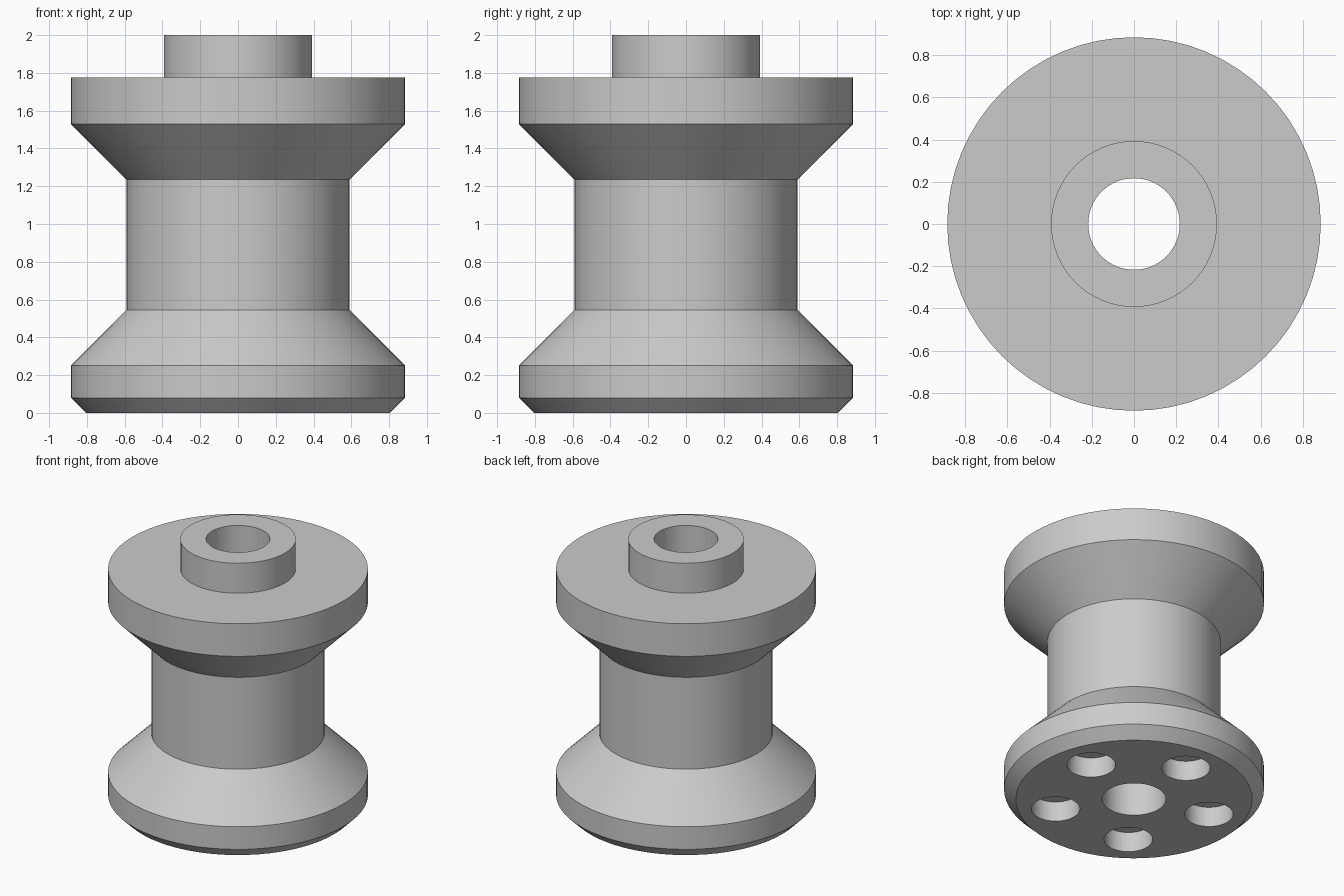
import bpy
import bmesh
from math import cos, sin, pi, radians

SEGMENTS = 64

if "Cube" in bpy.data.objects:
    bpy.data.objects.remove(bpy.data.objects["Cube"], do_unlink=True)

grey = bpy.data.materials.new("plain grey")
grey.use_nodes = True
colour = (0.6, 0.6, 0.6, 1)
grey.diffuse_color = colour
grey.node_tree.nodes["Principled BSDF"].inputs["Base Color"].default_value = colour


def lathe(name, profile):
    """Revolve a closed (radius, height) profile around the z axis."""
    bm = bmesh.new()
    rings = []
    for i in range(SEGMENTS):
        a = 2 * pi * i / SEGMENTS
        rings.append([bm.verts.new((r * cos(a), r * sin(a), z)) for r, z in profile])
    count = len(profile)
    for i, ring in enumerate(rings):
        after = rings[(i + 1) % SEGMENTS]
        for j in range(count):
            k = (j + 1) % count
            bm.faces.new((ring[j], after[j], after[k], ring[k]))
    bmesh.ops.recalc_face_normals(bm, faces=bm.faces)
    mesh = bpy.data.meshes.new(name)
    bm.to_mesh(mesh)
    bm.free()
    obj = bpy.data.objects.new(name, mesh)
    bpy.context.collection.objects.link(obj)
    mesh.materials.append(grey)
    return obj


# Flanged spool with a through bore and a raised collar
bore, collar, barrel, rim = 0.217, 0.393, 0.59, 0.885
spool = lathe("spool", [
    (bore, 0), (0.805, 0), (rim, 0.08), (rim, 0.25),
    (barrel, 0.545), (barrel, 1.235), (rim, 1.53), (rim, 1.775),
    (collar, 1.775), (collar, 2), (bore, 2),
])

# Five blind holes in the underside
depth = 0.15
bm = bmesh.new()
for i in range(5):
    a = radians(90 + 72 * i)
    made = bmesh.ops.create_cone(bm, cap_ends=True, segments=40,
                                 radius1=0.165, radius2=0.165, depth=2 * depth)
    bmesh.ops.translate(bm, verts=made["verts"], vec=(0.55 * cos(a), 0.55 * sin(a), 0))
cutter_mesh = bpy.data.meshes.new("hole_cutter")
bm.to_mesh(cutter_mesh)
bm.free()
cutter_mesh.materials.append(grey)
cutter = bpy.data.objects.new("hole_cutter", cutter_mesh)
bpy.context.collection.objects.link(cutter)

cut = spool.modifiers.new("underside_holes", "BOOLEAN")
cut.operation = "DIFFERENCE"
cut.solver = "EXACT"
cut.object = cutter

bpy.ops.object.select_all(action="DESELECT")
spool.select_set(True)
bpy.context.view_layer.objects.active = spool
bpy.ops.object.modifier_apply(modifier=cut.name)
bpy.data.objects.remove(cutter, do_unlink=True)

# Smooth round walls, crisp rims
bpy.ops.object.shade_smooth_by_angle(angle=radians(30))
